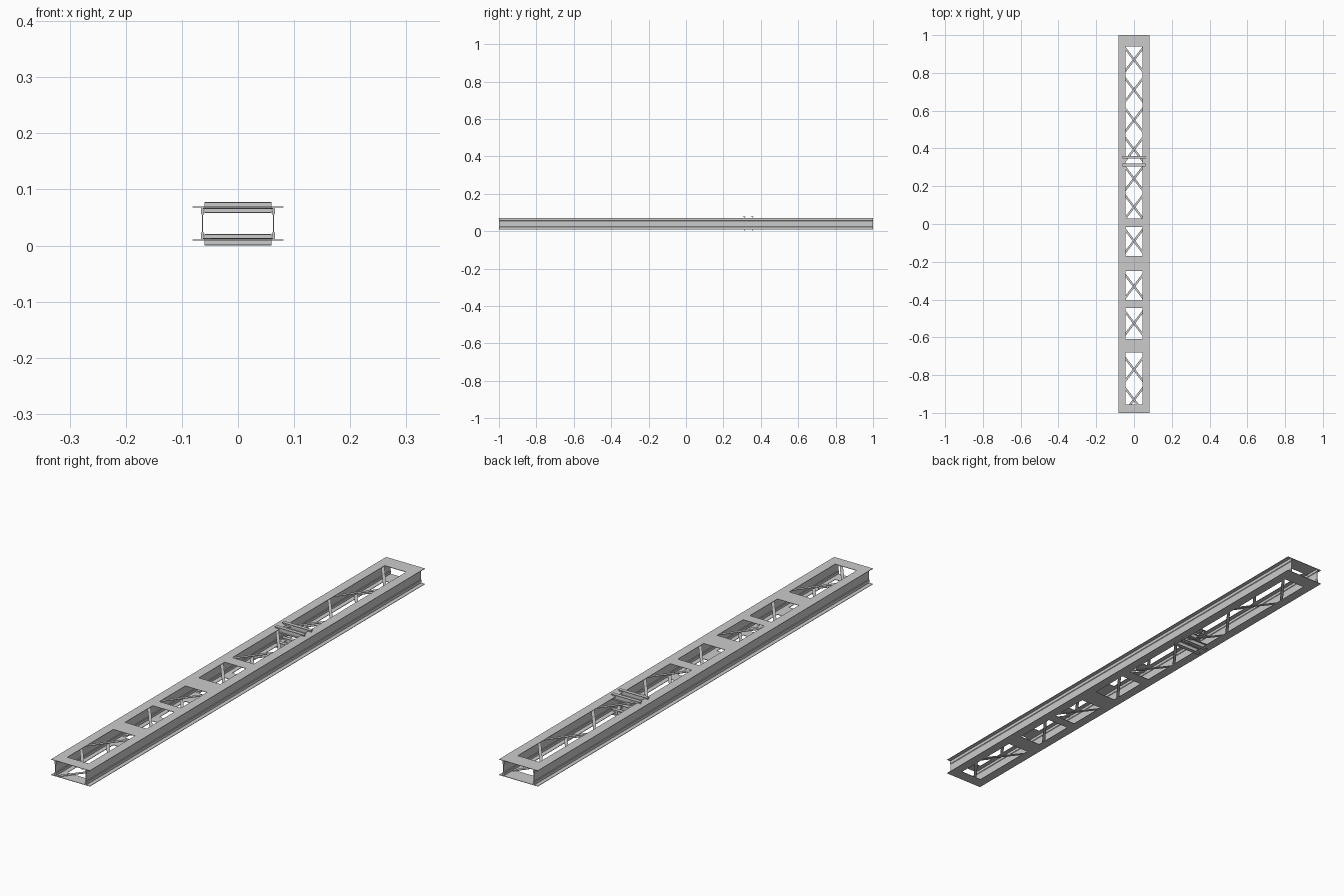
import bpy, bmesh
from mathutils import Matrix, Vector

if "Cube" in bpy.data.objects:
    bpy.data.objects.remove(bpy.data.objects["Cube"])


def finish(name, bm):
    bmesh.ops.recalc_face_normals(bm, faces=bm.faces)
    me = bpy.data.meshes.new(name)
    bm.to_mesh(me)
    bm.free()
    ob = bpy.data.objects.new(name, me)
    bpy.context.collection.objects.link(ob)
    return ob


def add_box(bm, lo, hi):
    lo, hi = Vector(lo), Vector(hi)
    m = Matrix.Translation((lo + hi) / 2) @ Matrix.Diagonal((*(hi - lo), 1))
    bmesh.ops.create_cube(bm, size=1, matrix=m)


def add_bar(bm, a, b, width, thick):
    a, b = Vector(a), Vector(b)
    d = b - a
    rot = d.to_track_quat('X', 'Z').to_matrix().to_4x4()
    m = Matrix.Translation((a + b) / 2) @ rot @ Matrix.Diagonal((d.length, width, thick, 1))
    bmesh.ops.create_cube(bm, size=1, matrix=m)


def extrude_y(bm, profile, y0, y1):
    face = bm.faces.new([bm.verts.new((x, y0, z)) for x, z in profile])
    r = bmesh.ops.extrude_face_region(bm, geom=[face])
    vs = [v for v in r['geom'] if isinstance(v, bmesh.types.BMVert)]
    bmesh.ops.translate(bm, verts=vs, vec=(0, y1 - y0, 0))


# Side walls: web with corner angles at top and bottom
half = [(0.064, 0.0245), (0.066, 0.0225), (0.066, 0.011), (0.062, 0.011), (0.060, 0.0225), (0.062, 0.0245)]
right_web = half[:3] + half[3:]
mirror_z = [(x, 0.079 - z) for x, z in half]
# outer edge upwards, inner edge downwards
profile = [half[2], half[1], half[0], mirror_z[0], mirror_z[1], mirror_z[2],
           mirror_z[3], mirror_z[4], mirror_z[5], half[5], half[4], half[3]]
for side, label in ((1, "right"), (-1, "left")):
    bm = bmesh.new()
    extrude_y(bm, [(side * x, z) for x, z in profile], -1, 1)
    finish(label + "_web", bm)

# Perforated cover plates: long flange strips joined by tie plates
ties = [(0.94, 1), (-0.015, 0.03), (-0.25, -0.17),
        (-0.445, -0.405), (-0.68, -0.61), (-1, -0.955)]
for name, z0 in (("top_cover", 0.0678), ("bottom_cover", 0.0095)):
    bm = bmesh.new()
    for s in (-1, 1):
        add_box(bm, (min(s * 0.045, s * 0.081), -1, z0), (max(s * 0.045, s * 0.081), 1, z0 + 0.0017))
    for a, b in ties:
        add_box(bm, (-0.045, a, z0), (0.045, b, z0 + 0.0017))
    finish(name, bm)

# Zigzag lacing, opposite direction on top and bottom
centres = [0.87, 0.71, 0.55, 0.395, 0.24, 0.09, -0.09, -0.33, -0.525, -0.77, -0.93]
for name, z, phase in (("top_lacing", 0.0662, -1), ("bottom_lacing", 0.0128, 1)):
    bm = bmesh.new()
    for i, c in enumerate(centres):
        s = phase * (1 if i % 2 == 0 else -1)
        h = min(0.078, 0.998 - abs(c))
        add_bar(bm, (-s * 0.06 * h / 0.078, c - h, z), (s * 0.06 * h / 0.078, c + h, z), 0.011, 0.0022)
    finish(name, bm)

# Small flanged cross beams near the back
for name, z0, z1 in (("top_cross_beam", 0.058, 0.0775), ("bottom_cross_beam", 0.0, 0.0205)):
    bm = bmesh.new()
    for y in (0.312, 0.354):
        add_box(bm, (-0.06, y - 0.007, z0), (0.06, y + 0.007, z0 + 0.002))
        add_box(bm, (-0.06, y - 0.007, z1 - 0.002), (0.06, y + 0.007, z1))
        add_box(bm, (-0.06, y - 0.001, z0 + 0.002), (0.06, y + 0.001, z1 - 0.002))
    finish(name, bm)
